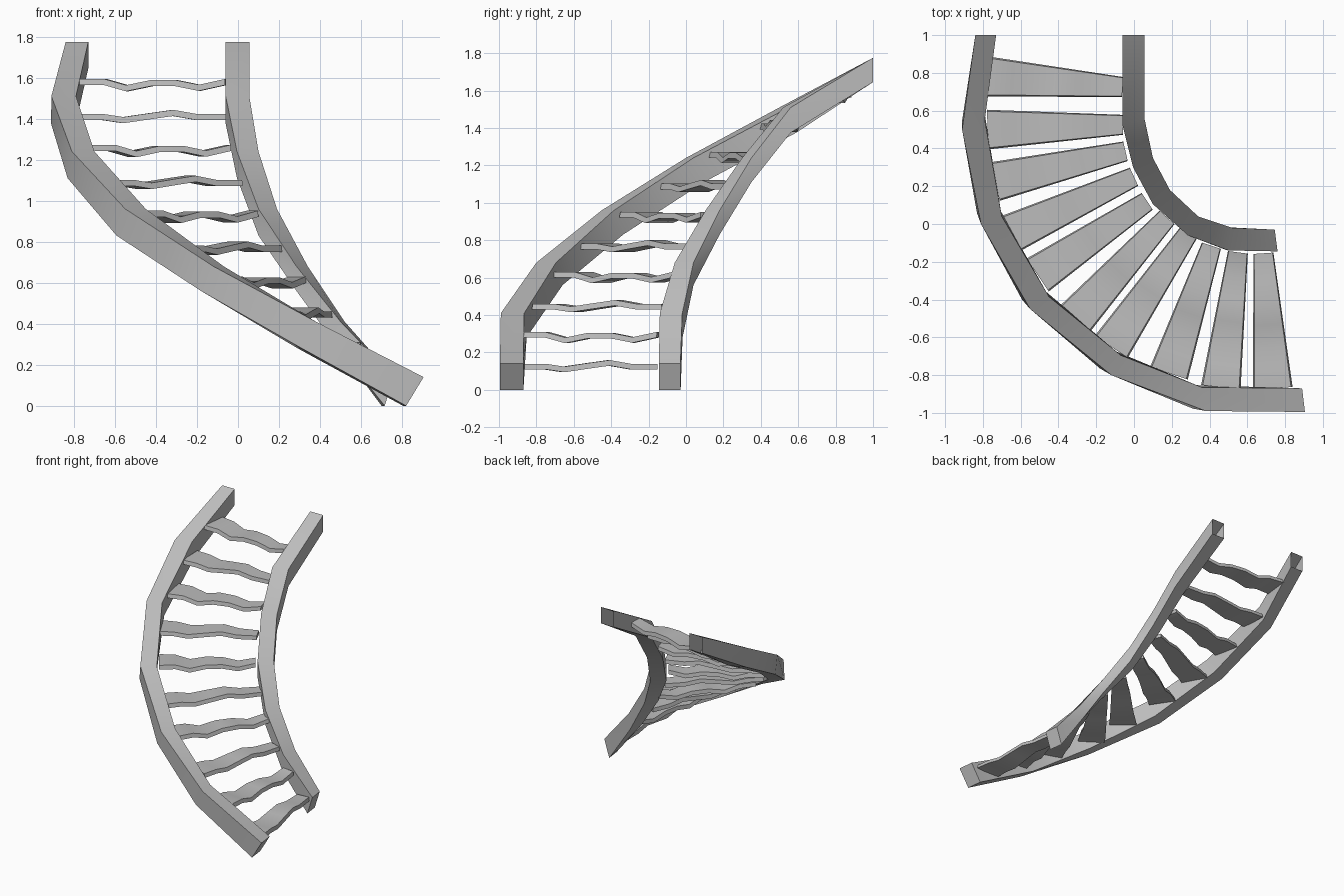
import bpy, bmesh
from mathutils import Vector
from math import radians

if "Cube" in bpy.data.objects:
    bpy.data.objects.remove(bpy.data.objects["Cube"])

TOP = [0.14, 0.41, 0.68, 0.96, 1.24, 1.51, 1.775]
BOTTOM = [0.0, 0.28, 0.56, 0.83, 1.11, 1.375, 1.645]

grey = bpy.data.materials.new("mid_grey")
grey.diffuse_color = (0.5, 0.5, 0.5, 1)
grey.use_nodes = True
grey.node_tree.nodes["Principled BSDF"].inputs["Base Color"].default_value = grey.diffuse_color


def make_object(name, rings, cap_end):
    """Skin a chain of four-cornered sections into one object."""
    bm = bmesh.new()
    loops = [[bm.verts.new(p) for p in ring] for ring in rings]
    sides = []
    for a, b in zip(loops, loops[1:]):
        for i in range(4):
            j = (i + 1) % 4
            f = bm.faces.new((a[i], a[j], b[j], b[i]))
            if i % 2:
                sides.append(f)
    sides.append(bm.faces.new(loops[0]))
    if cap_end:
        sides.append(bm.faces.new(loops[-1]))
    bmesh.ops.recalc_face_normals(bm, faces=bm.faces)
    bmesh.ops.reverse_faces(bm, faces=sides)
    mesh = bpy.data.meshes.new(name)
    bm.to_mesh(mesh)
    bm.free()
    mesh.materials.append(grey)
    obj = bpy.data.objects.new(name, mesh)
    bpy.context.collection.objects.link(obj)


def stringer(name, plan, lean):
    """plan: two top corners per section; lean: how far the bottom edge moves along the path."""
    mids = [Vector(((a + c) / 2, (b + d) / 2, 0)) for a, b, c, d in plan]
    rings = []
    for i, (a, b, c, d) in enumerate(plan):
        t = (mids[min(i + 1, 6)] - mids[max(i - 1, 0)]).normalized() * lean[i]
        zt, zb = TOP[i], BOTTOM[i]
        rings.append([(a, b, zt), (c, d, zt),
                      (c + t.x, d + t.y, zb), (a + t.x, b + t.y, zb)])
    make_object(name, rings, False)


# Side rails
stringer("outer_stringer", [
    (0.905, -0.995, 0.89, -0.87), (0.38, -0.99, 0.36, -0.865),
    (-0.12, -0.80, -0.07, -0.695), (-0.55, -0.45, -0.45, -0.385),
    (-0.81, 0.0, -0.70, 0.04), (-0.91, 0.50, -0.79, 0.55),
    (-0.84, 1.0, -0.73, 1.0)],
    [0.085, 0.07, 0.07, 0.065, 0.06, 0.04, 0])
stringer("inner_stringer", [
    (0.76, -0.145, 0.745, -0.03), (0.50, -0.14, 0.52, -0.02),
    (0.285, -0.06, 0.34, 0.04), (0.10, 0.105, 0.19, 0.18),
    (-0.005, 0.30, 0.10, 0.35), (-0.06, 0.52, 0.055, 0.56),
    (-0.06, 1.0, 0.055, 1.0)],
    [0.045, 0.01, 0, 0, 0, 0, 0])

# Treads: outer midpoint, inner midpoint, climbing in equal steps
TREADS = [
    (0.735, -0.87, 0.685, -0.155), (0.46, -0.865, 0.55, -0.15),
    (0.185, -0.79, 0.41, -0.115), (-0.12, -0.65, 0.29, -0.045),
    (-0.31, -0.50, 0.175, 0.035), (-0.51, -0.27, 0.07, 0.12),
    (-0.65, -0.05, 0.0, 0.25), (-0.735, 0.225, -0.045, 0.385),
    (-0.775, 0.50, -0.06, 0.525), (-0.765, 0.78, -0.06, 0.725)]
# Two alternating wavy profiles: (fraction along tread, height)
WAVES = [
    [(0, 0), (0.16, 0), (0.30, -0.015), (0.47, 0.003), (0.64, 0.02), (0.80, 0), (1, 0)],
    [(0, 0.01), (0.17, 0.01), (0.32, -0.02), (0.49, 0.005), (0.66, 0.005), (0.82, -0.018), (1, 0.01)]]

for k, (ox, oy, ix, iy) in enumerate(TREADS):
    o, n = Vector((ox, oy, 0)), Vector((ix, iy, 0))
    d = (n - o).normalized()
    side = Vector((-d.y, d.x, 0))
    z = 0.124 + 0.1605 * k
    rings = []
    for f, h in WAVES[k % 2]:
        c = o.lerp(n, f) + Vector((0, 0, z + h))
        w = side * (0.105 - 0.052 * f)
        t = Vector((0, 0, 0.015))
        # underside a little wider than the top
        rings.append([c - w * 0.92 + t, c + w * 0.92 + t, c + w - t, c - w - t])
    make_object(f"tread_{k + 1}", rings, True)

# Smooth along the bends, sharp at the box edges
for obj in bpy.context.collection.objects:
    obj.select_set(True)
    bpy.context.view_layer.objects.active = obj
bpy.ops.object.shade_smooth_by_angle(angle=radians(35))
